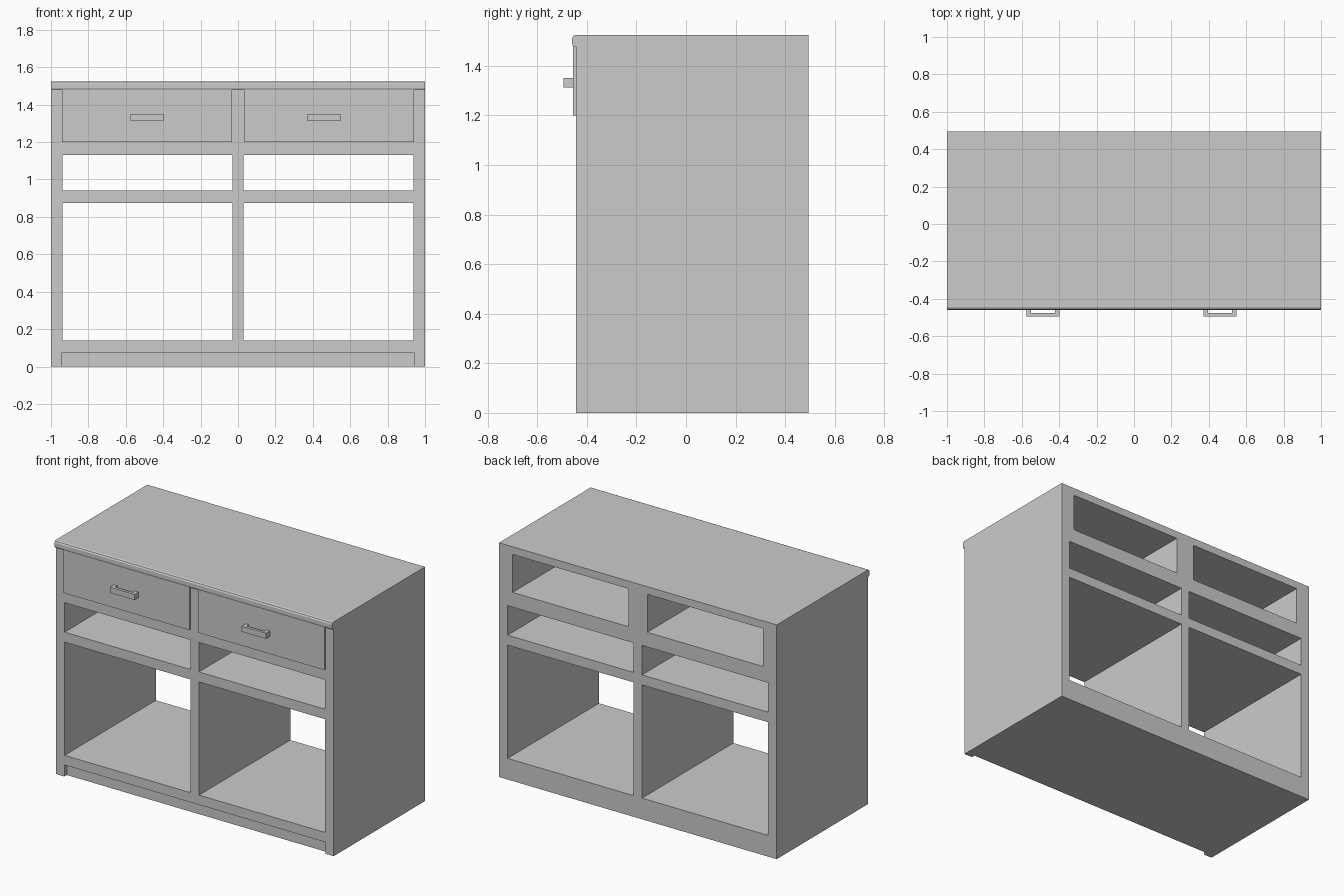
import bpy
import bmesh
from mathutils import Matrix, Vector

if "Cube" in bpy.data.objects:
    bpy.data.objects.remove(bpy.data.objects["Cube"])

FRONT, BACK, HEIGHT = -0.444, 0.495, 1.525


def add_box(bm, x0, x1, y0, y1, z0, z1):
    centre = Vector(((x0 + x1) / 2, (y0 + y1) / 2, (z0 + z1) / 2))
    size = Matrix.Diagonal((x1 - x0, y1 - y0, z1 - z0, 1))
    bmesh.ops.create_cube(bm, size=1, matrix=Matrix.Translation(centre) @ size)


def finish(bm, name):
    bmesh.ops.recalc_face_normals(bm, faces=bm.faces)
    mesh = bpy.data.meshes.new(name)
    bm.to_mesh(mesh)
    bm.free()
    obj = bpy.data.objects.new(name, mesh)
    bpy.context.collection.objects.link(obj)
    return obj


def boxes(name, *specs):
    bm = bmesh.new()
    for spec in specs:
        add_box(bm, *spec)
    return finish(bm, name)


def extrude_profile(name, points, x0, x1, axis):
    """Prism from a 2D profile: axis 'x' reads (y, z), axis 'z' reads (x, y)."""
    bm = bmesh.new()
    if axis == 'x':
        verts = [bm.verts.new((x0, a, b)) for a, b in points]
        step = Vector((x1 - x0, 0, 0))
    else:
        verts = [bm.verts.new((a, b, x0)) for a, b in points]
        step = Vector((0, 0, x1 - x0))
    face = bm.faces.new(verts)
    new = bmesh.ops.extrude_face_region(bm, geom=[face])['geom']
    bmesh.ops.translate(bm, vec=step,
                        verts=[v for v in new if isinstance(v, bmesh.types.BMVert)])
    return finish(bm, name)


# Cabinet body: a solid block with the compartments cut out
body = boxes("cabinet_body", (-1, 1, FRONT, BACK, 0, HEIGHT))
cuts = [(-0.94, 0.94, -0.6, FRONT + 0.025, -0.1, 0.075)]    # toe recess
for s in (-1, 1):
    def span(a, b):
        return tuple(sorted((s * a, s * b)))
    for z0, z1 in ((0.138, 0.875), (0.94, 1.132)):           # open shelves
        cuts.append((*span(0.03, 0.938), -0.7, 0.7, z0, z1))
    cuts.append((*span(0.068, 0.902), -0.41, 0.7, 1.228, 1.475))  # drawer cavity
cutter = boxes("compartment_cutter", *cuts)
cutter.hide_render = True
mod = body.modifiers.new("compartments", 'BOOLEAN')
mod.operation = 'DIFFERENCE'
mod.solver = 'EXACT'
mod.object = cutter
bpy.context.view_layer.objects.active = body
bpy.ops.object.modifier_apply(modifier=mod.name)
bpy.data.objects.remove(cutter)

# Moulded front edge of the top
extrude_profile("top_moulding",
                [(FRONT + 0.01, HEIGHT), (FRONT, HEIGHT), (-0.454, 1.521),
                 (-0.459, 1.512), (-0.459, 1.488), (-0.455, 1.478),
                 (FRONT + 0.01, 1.478)], -1, 1, 'x')

# Drawer fronts and their U-shaped pulls
for side, s, cx in (("left", -1, -0.487), ("right", 1, 0.46)):
    x0, x1 = sorted((s * 0.031, s * 0.94))
    boxes(side + "_drawer_front", (x0, x1, -0.455, FRONT + 0.01, 1.2, 1.485))
    w, t, wall, tip = 0.088, 0.024, -0.453, -0.495
    extrude_profile(side + "_drawer_handle",
                    [(cx - w, wall), (cx - w, tip), (cx + w, tip), (cx + w, wall),
                     (cx + w - t, wall), (cx + w - t, tip + 0.018),
                     (cx - w + t, tip + 0.018), (cx - w + t, wall)],
                    1.313, 1.35, 'z')
